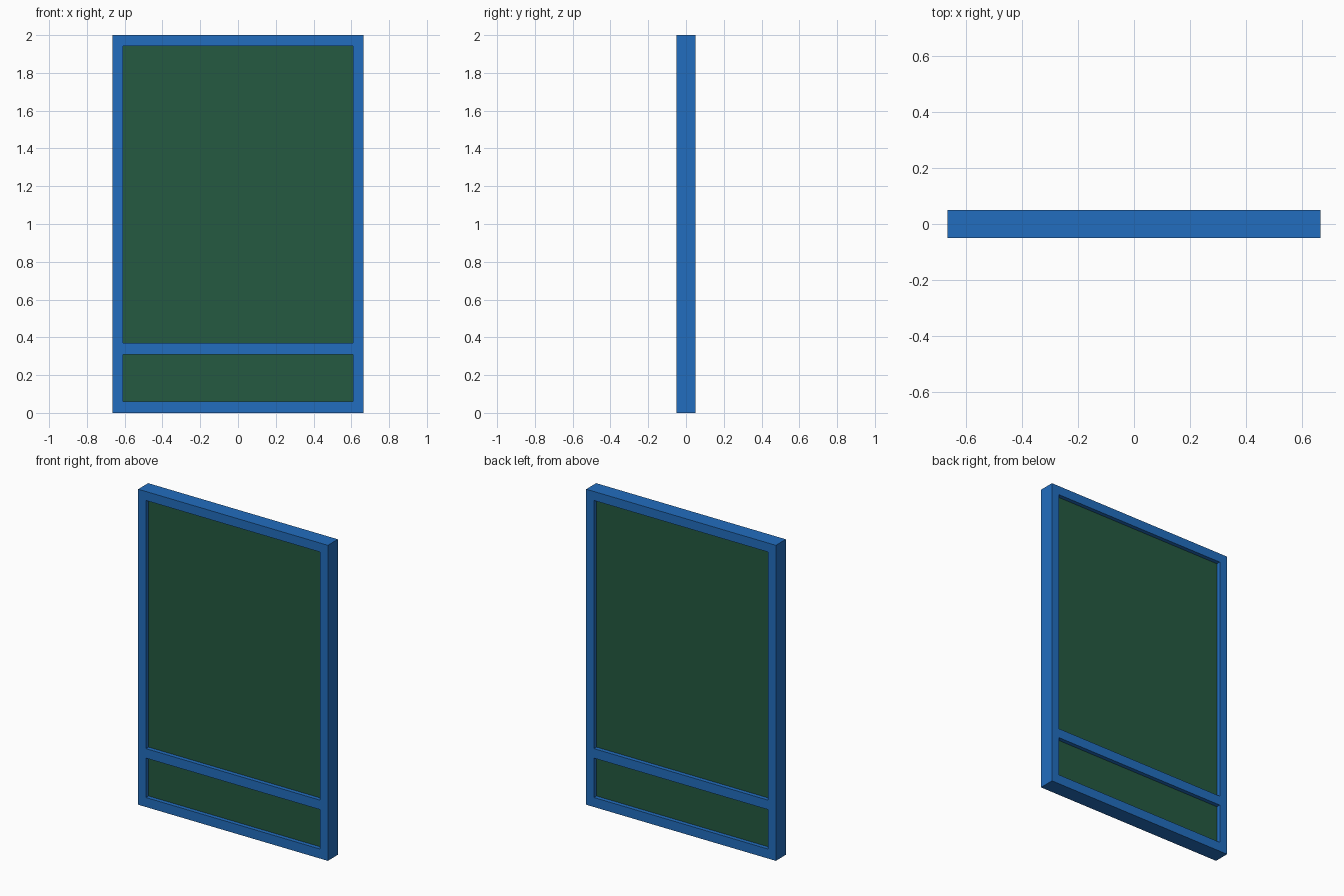
import bpy
import bmesh
from mathutils import Vector

if "Cube" in bpy.data.objects:
    bpy.data.objects.remove(bpy.data.objects["Cube"], do_unlink=True)


def make_material(name, color):
    mat = bpy.data.materials.new(name)
    mat.use_nodes = True
    mat.diffuse_color = color
    mat.node_tree.nodes["Principled BSDF"].inputs["Base Color"].default_value = color
    return mat


def finish(name, bm, mat):
    bmesh.ops.recalc_face_normals(bm, faces=bm.faces[:])
    mesh = bpy.data.meshes.new(name)
    bm.to_mesh(mesh)
    bm.free()
    mesh.materials.append(mat)
    obj = bpy.data.objects.new(name, mesh)
    bpy.context.collection.objects.link(obj)
    return obj


blue = make_material("frame blue", (0.016, 0.155, 0.52, 1))
green = make_material("panel green", (0.018, 0.1, 0.053, 1))

# Edges of the stiles and rails
x_lines = [-0.665, -0.61, 0.61, 0.665]
z_lines = [0, 0.06, 0.31, 0.37, 1.943, 2]
depth = 0.1
panel_depth = 0.048
openings = {(1, 1): "lower_panel", (1, 3): "upper_panel"}

# Frame: one sheet with two openings, extruded to its depth
bm = bmesh.new()
grid = [[bm.verts.new((x, -depth / 2, z)) for z in z_lines] for x in x_lines]
for i in range(len(x_lines) - 1):
    for k in range(len(z_lines) - 1):
        if (i, k) not in openings:
            bm.faces.new((grid[i][k], grid[i + 1][k],
                          grid[i + 1][k + 1], grid[i][k + 1]))
sheet = bmesh.ops.extrude_face_region(bm, geom=bm.faces[:], use_keep_orig=True)
moved = [v for v in sheet["geom"] if isinstance(v, bmesh.types.BMVert)]
bmesh.ops.translate(bm, verts=moved, vec=(0, depth, 0))
finish("frame", bm, blue)

# Recessed panels filling the openings
for (i, k), name in openings.items():
    size = Vector((x_lines[i + 1] - x_lines[i], panel_depth,
                   z_lines[k + 1] - z_lines[k]))
    bm = bmesh.new()
    bmesh.ops.create_cube(bm, size=1)
    bmesh.ops.scale(bm, vec=size, verts=bm.verts[:])
    panel = finish(name, bm, green)
    panel.location = ((x_lines[i] + x_lines[i + 1]) / 2, 0,
                      (z_lines[k] + z_lines[k + 1]) / 2)
